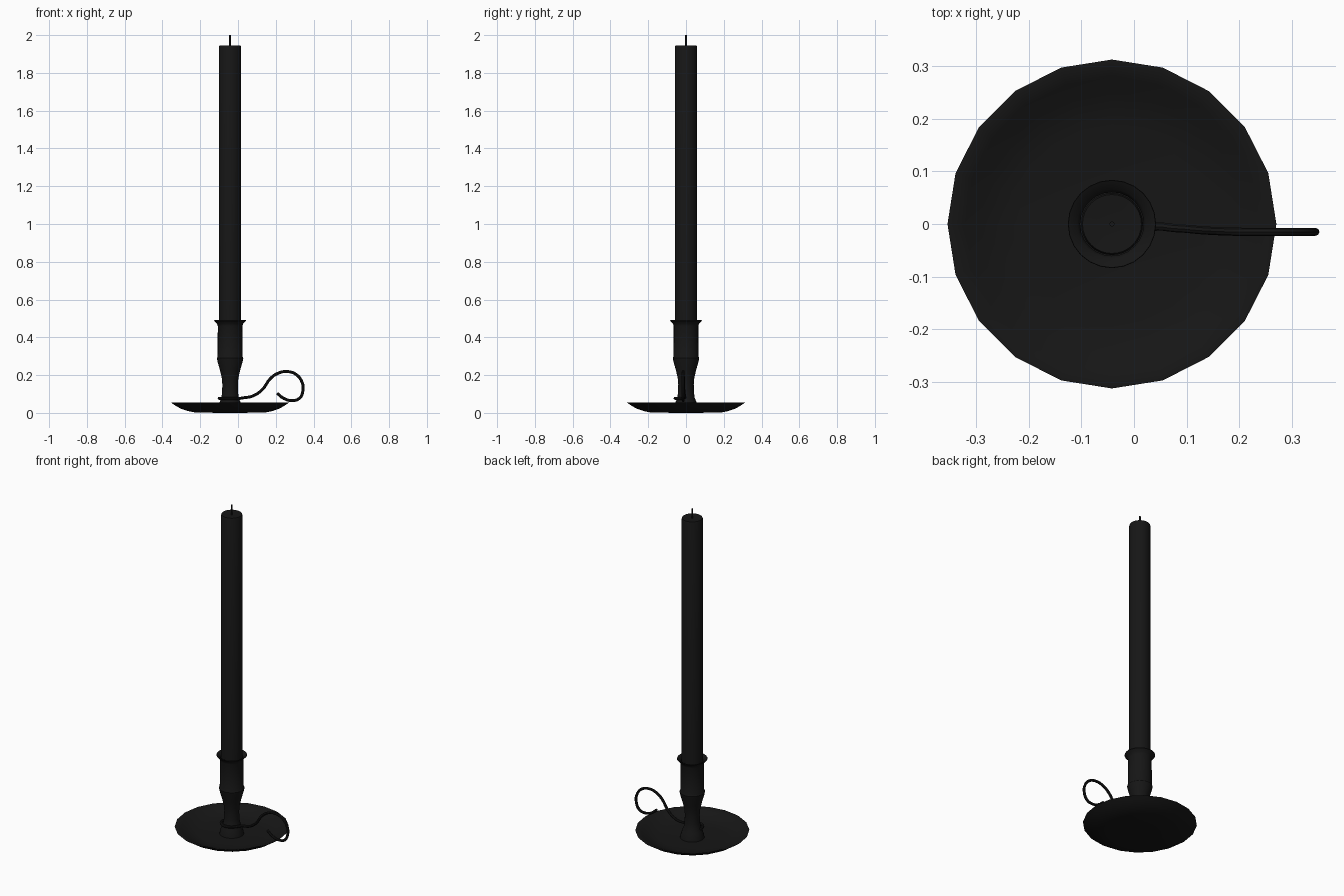
import bpy, bmesh, math

if "Cube" in bpy.data.objects:
    bpy.data.objects.remove(bpy.data.objects["Cube"])

CX = -0.042  # candle axis

black = bpy.data.materials.new("black")
black.diffuse_color = (0.008, 0.008, 0.008, 1)
black.use_nodes = True
black.node_tree.nodes["Principled BSDF"].inputs["Base Color"].default_value = black.diffuse_color


def finish(ob, angle=35):
    ob.data.materials.append(black)
    bpy.ops.object.select_all(action='DESELECT')
    ob.select_set(True)
    bpy.context.view_layer.objects.active = ob
    bpy.ops.object.shade_smooth_by_angle(angle=math.radians(angle))


def lathe(name, profile, sides):
    """Revolve (radius, z) points around the candle axis; r = 0 makes a pole."""
    bm = bmesh.new()
    rings = []
    for r, z in profile:
        if r == 0:
            rings.append([bm.verts.new((CX, 0, z))])
        else:
            rings.append([bm.verts.new((CX + r * math.cos(math.tau * i / sides),
                                        r * math.sin(math.tau * i / sides), z))
                          for i in range(sides)])
    for a, b in zip(rings, rings[1:]):
        for i in range(sides):
            j = (i + 1) % sides
            quad = [a[i % len(a)], a[j % len(a)], b[j % len(b)], b[i % len(b)]]
            bm.faces.new(list(dict.fromkeys(quad)))
    bmesh.ops.recalc_face_normals(bm, faces=bm.faces)
    me = bpy.data.meshes.new(name)
    bm.to_mesh(me)
    bm.free()
    ob = bpy.data.objects.new(name, me)
    bpy.context.collection.objects.link(ob)
    finish(ob)
    return ob


# Shallow dish with sloping rim
lathe("dish", [(0, 0.004), (0.06, 0.0), (0.19, 0.003), (0.225, 0.01), (0.262, 0.023),
               (0.29, 0.039), (0.313, 0.055), (0.306, 0.056), (0.28, 0.045),
               (0.25, 0.030), (0.215, 0.019), (0.18, 0.014), (0, 0.012)], 20)

# Turned stem and socket, open at the top around the candle
lathe("socket", [(0, 0.01), (0.067, 0.012), (0.064, 0.03), (0.056, 0.055), (0.046, 0.08),
                 (0.042, 0.11), (0.041, 0.15), (0.044, 0.185), (0.053, 0.225),
                 (0.066, 0.27), (0.070, 0.29), (0.066, 0.298), (0.065, 0.46),
                 (0.069, 0.472), (0.084, 0.487), (0.083, 0.491), (0.066, 0.482),
                 (0.0605, 0.472), (0.0605, 0.30), (0, 0.30)], 24)

# Candle and wick
lathe("candle", [(0, 0.305), (0.059, 0.305), (0.059, 1.936), (0.056, 1.945),
                 (0.03, 1.943), (0, 1.941)], 32)
lathe("wick", [(0, 1.93), (0.005, 1.93), (0.005, 2.0), (0, 2.0)], 8)

# Wire handle: wraps the front of the stem, then curls into a finger loop
path = [(CX + 0.058 * math.cos(math.radians(a)), 0.058 * math.sin(math.radians(a)), 0.077)
        for a in range(180, 331, 30)]
path += [(0.03, -0.008, 0.08), (0.08, -0.008, 0.09), (0.13, -0.012, 0.125),
         (0.17, -0.014, 0.18), (0.21, -0.015, 0.209), (0.26, -0.015, 0.219),
         (0.31, -0.015, 0.202), (0.34, -0.015, 0.16), (0.344, -0.015, 0.12),
         (0.325, -0.015, 0.077), (0.285, -0.015, 0.065), (0.24, -0.015, 0.078),
         (0.207, -0.015, 0.104)]
cu = bpy.data.curves.new("handle", 'CURVE')
cu.dimensions = '3D'
cu.bevel_depth = 0.0078
cu.bevel_resolution = 2
cu.use_fill_caps = True
sp = cu.splines.new('BEZIER')
sp.resolution_u = 4
sp.bezier_points.add(len(path) - 1)
for p, co in zip(sp.bezier_points, path):
    p.co = co
    p.handle_left_type = p.handle_right_type = 'AUTO'
handle = bpy.data.objects.new("handle", cu)
bpy.context.collection.objects.link(handle)
bpy.ops.object.select_all(action='DESELECT')
handle.select_set(True)
bpy.context.view_layer.objects.active = handle
bpy.ops.object.convert(target='MESH')
finish(bpy.context.view_layer.objects.active)
